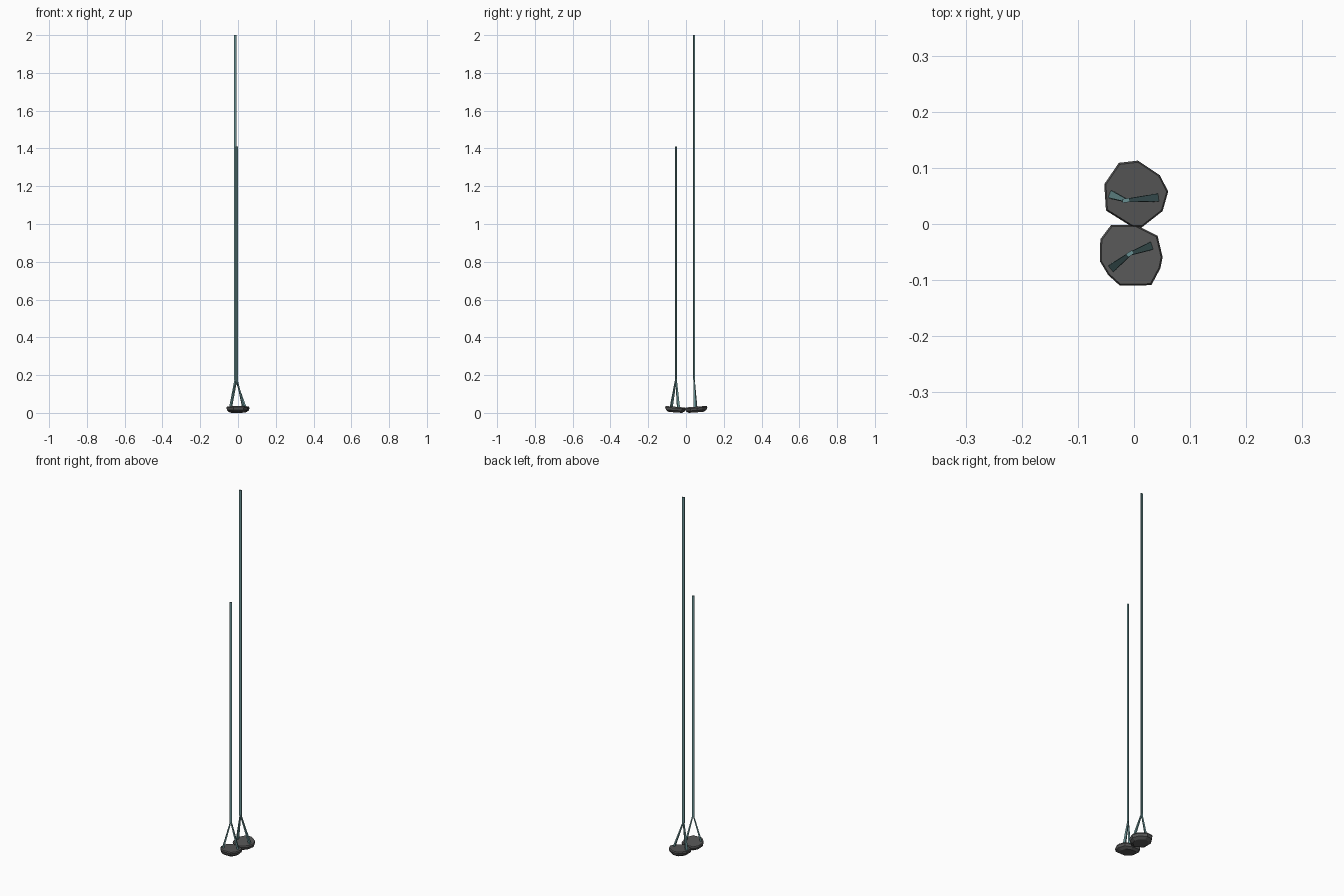
import bpy, bmesh, math
from mathutils import Vector

if "Cube" in bpy.data.objects:
    bpy.data.objects.remove(bpy.data.objects["Cube"])


def material(name, rgb):
    m = bpy.data.materials.new(name)
    m.diffuse_color = (*rgb, 1)
    m.use_nodes = True
    m.node_tree.nodes["Principled BSDF"].inputs["Base Color"].default_value = m.diffuse_color
    return m


TEAL = material("teal strap", (0.14, 0.28, 0.29))
STONE = material("dark grey", (0.095, 0.095, 0.095))


def finish(name, bm, mat):
    bmesh.ops.recalc_face_normals(bm, faces=bm.faces)
    me = bpy.data.meshes.new(name)
    bm.to_mesh(me)
    bm.free()
    me.materials.append(mat)
    ob = bpy.data.objects.new(name, me)
    bpy.context.collection.objects.link(ob)


def loft(bm, rings):
    loops = [[bm.verts.new(p) for p in r] for r in rings]
    n = len(loops[0])
    for a, b in zip(loops, loops[1:]):
        for i in range(n):
            bm.faces.new((a[i], a[(i + 1) % n], b[(i + 1) % n], b[i]))
    bm.faces.new(loops[0])
    bm.faces.new(loops[-1])


# Irregular faceted foot plate, rising slightly toward its outer edge
def plate(name, outline):
    cx = sum(p[0] for p in outline) / len(outline)
    cy = sum(p[1] for p in outline) / len(outline)
    bm = bmesh.new()
    rings = []
    for scale, z, tilt in ((0.66, 0.004, 0.07), (0.93, 0.014, 0.07),
                           (1.0, 0.027, 0.09), (0.95, 0.034, 0.08)):
        ring = []
        for x, y in outline:
            px, py = cx + (x - cx) * scale, cy + (y - cy) * scale
            ring.append((px, py, z + tilt * (abs(py) - 0.055)))
        rings.append(ring)
    loft(bm, rings)
    low = min(v.co.z for v in bm.verts)
    for v in bm.verts:
        v.co.z -= low
    finish(name, bm, STONE)


# Rectangular strap with its own width and depth at each end, wide side at an angle
def strap(name, a, b, size_a, size_b, angle):
    u = Vector((math.cos(angle), math.sin(angle), 0))
    v = Vector((-u.y, u.x, 0))
    bm = bmesh.new()
    rings = []
    for c, (w, d) in ((Vector(a), size_a), (Vector(b), size_b)):
        rings.append([c + u * s * w / 2 + v * t * d / 2
                      for s, t in ((-1, -1), (1, -1), (1, 1), (-1, 1))])
    loft(bm, rings)
    finish(name, bm, TEAL)


plate("back_foot_plate", [(-.027, .109), (.007, .113), (.046, .087), (.061, .058),
                          (.051, .023), (.014, -.006), (-.002, -.006),
                          (-.050, .024), (-.053, .071)])
plate("front_foot_plate", [(-.041, -.002), (.004, -.002), (.042, -.021), (.051, -.059),
                           (.047, -.079), (.031, -.109), (-.025, -.110),
                           (-.046, -.091), (-.061, -.066), (-.060, -.027)])

# Hanging straps with two spreading legs each
for name, hub, top, turn, feet in (
        ("back", (-.014, .042), 2.0, 8, ((-.040, .052), (.040, .047))),
        ("front", (-.007, -.053), 1.41, 32, ((-.039, -.078), (.028, -.040)))):
    strap(name + "_hanging_strap", (*hub, .175), (*hub, top),
          (.013, .007), (.013, .007), math.radians(turn))
    for i, foot in enumerate(feet):
        angle = math.atan2(foot[1] - hub[1], foot[0] - hub[0])
        strap(f"{name}_spread_strap_{i + 1}", (*hub, .182), (*foot, .030),
              (.006, .006), (.009, .014), angle)
